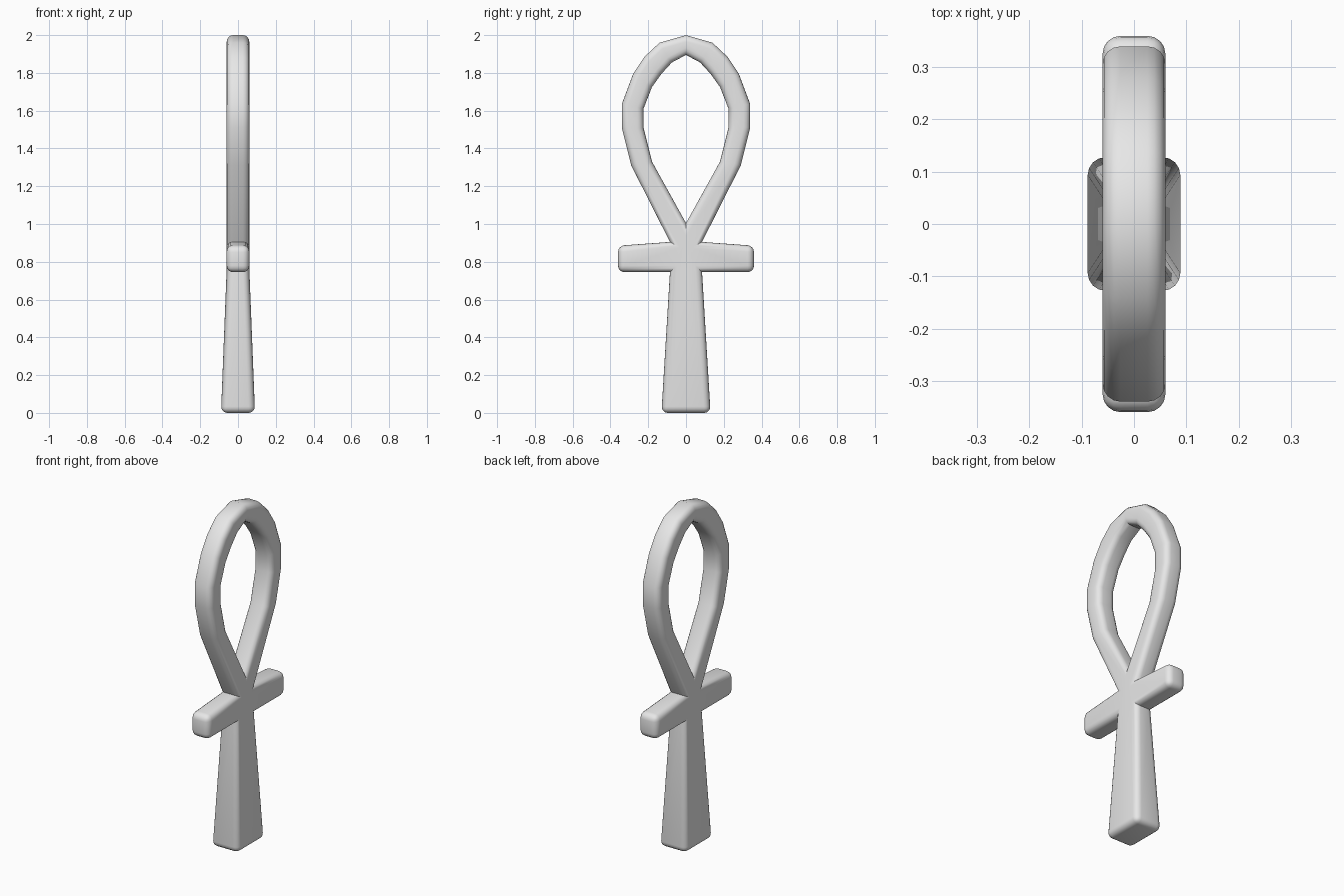
import bpy
import bmesh

if "Cube" in bpy.data.objects:
    bpy.data.objects.remove(bpy.data.objects["Cube"], do_unlink=True)

TOP_HALF, BASE_HALF, ROUND = 0.06, 0.09, 0.034

# Half outlines as (y, z): the loop, then the crossbar and shaft corners
loop_outer = [(0, 2.0), (0.14, 1.96), (0.22, 1.885), (0.28, 1.795), (0.34, 1.635),
              (0.34, 1.51), (0.29, 1.31), (0.085, 0.905)]
loop_inner = [(0, 1.895), (0.075, 1.855), (0.13, 1.795), (0.18, 1.725), (0.225, 1.61),
              (0.225, 1.51), (0.18, 1.33), (0, 1.005)]
shoulder, armpit = (0.085, 0.905), (0.085, 0.745)
quads = [(loop_outer[i], loop_outer[i + 1], loop_inner[i + 1], loop_inner[i])
         for i in range(len(loop_outer) - 1)]
quads += [
    ((0, 1.005), shoulder, armpit, (0, 0.745)),            # hub
    (shoulder, (0.36, 0.885), (0.36, 0.745), armpit),      # arm
    ((0, 0.745), armpit, (0.13, 0), (0, 0)),               # shaft
]

# Flat silhouette, mirrored across the middle
bm = bmesh.new()
for side in (1, -1):
    for quad in quads:
        bm.faces.new([bm.verts.new((0, side * y, z)) for y, z in quad])
bmesh.ops.remove_doubles(bm, verts=bm.verts[:], dist=0.0005)
bmesh.ops.recalc_face_normals(bm, faces=bm.faces[:])

# Thickness, flaring toward the base of the shaft
back = bm.verts[:]
out = bmesh.ops.extrude_face_region(bm, geom=bm.faces[:], use_keep_orig=True)
front = [g for g in out["geom"] if isinstance(g, bmesh.types.BMVert)]
for verts, sign in ((back, -1), (front, 1)):
    for v in verts:
        v.co.x = sign * (BASE_HALF if v.co.z < 0.01 else TOP_HALF)
bmesh.ops.recalc_face_normals(bm, faces=bm.faces[:])
bm.normal_update()


def is_rim(edge):
    """Outline edges, plus the cross edges at the arm tips and shaft base."""
    if edge.calc_face_angle(0) < 0.8:
        return False
    a, b = edge.verts
    if abs(a.co.x - b.co.x) < 0.05:
        return True
    return abs(a.co.y) > 0.35 or (a.co.z < 0.01 and abs(a.co.y) > 0.1)


bmesh.ops.bevel(bm, geom=[e for e in bm.edges if is_rim(e)], offset=ROUND,
                offset_type="OFFSET", segments=4, profile=0.5, affect="EDGES",
                clamp_overlap=True)
bmesh.ops.recalc_face_normals(bm, faces=bm.faces[:])

mesh = bpy.data.meshes.new("looped_cross")
bm.to_mesh(mesh)
bm.free()
cross = bpy.data.objects.new("looped_cross", mesh)
bpy.context.collection.objects.link(cross)

# Plain grey material
grey = bpy.data.materials.new("light_grey")
grey.use_nodes = True
grey.diffuse_color = (0.8, 0.8, 0.8, 1)
grey.node_tree.nodes["Principled BSDF"].inputs["Base Color"].default_value = (0.8, 0.8, 0.8, 1)
mesh.materials.append(grey)

bpy.context.view_layer.objects.active = cross
cross.select_set(True)
bpy.ops.object.shade_smooth_by_angle(angle=0.7)
